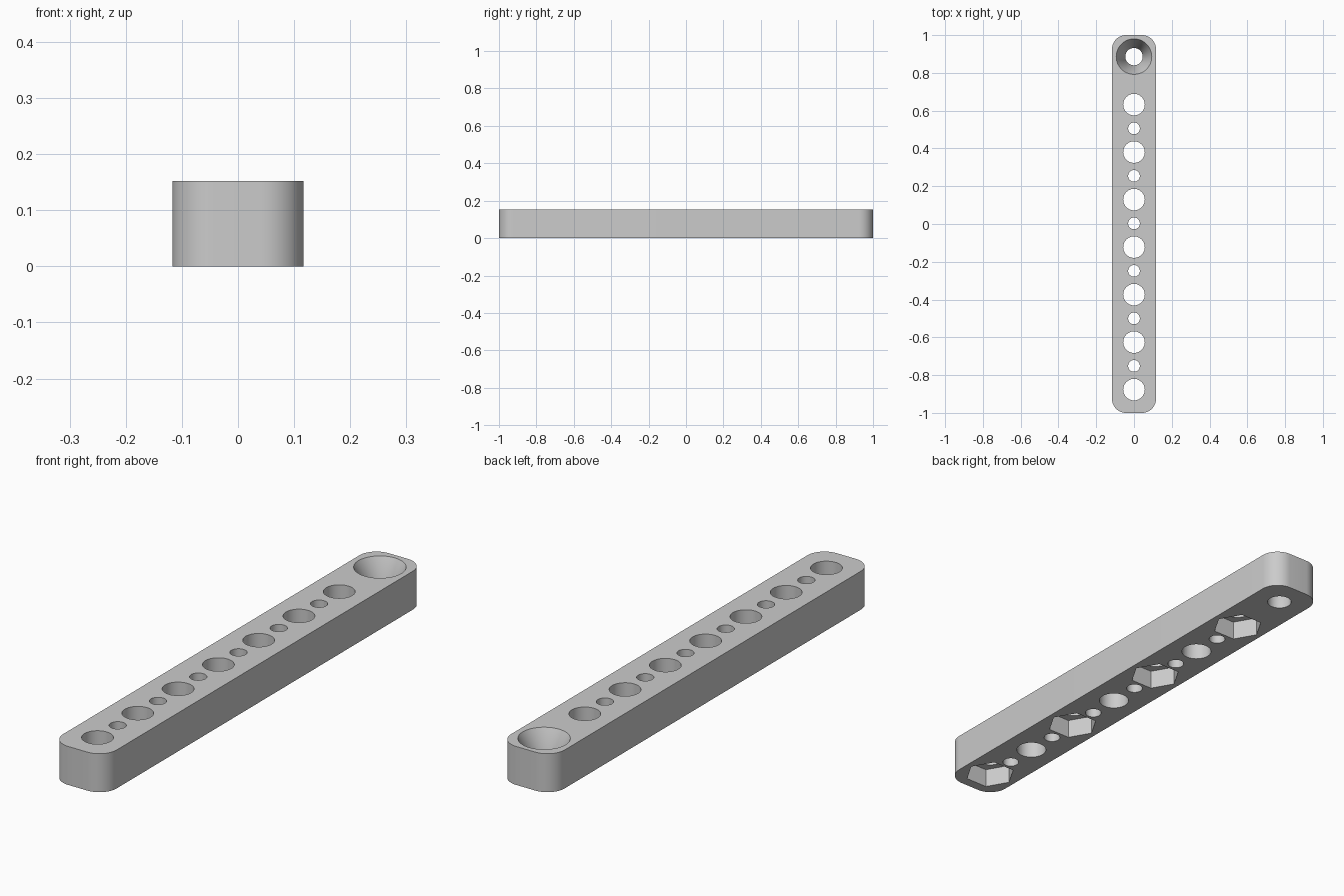
import bpy, bmesh, math

if "Cube" in bpy.data.objects:
    bpy.data.objects.remove(bpy.data.objects["Cube"], do_unlink=True)

HALF_W, HALF_L, HEIGHT = 0.117, 1.0, 0.152
PITCH, FIRST = 0.2515, -0.877

grey = bpy.data.materials.new("plain_grey")
grey.use_nodes = True
grey.diffuse_color = (0.6, 0.6, 0.6, 1)
grey.node_tree.nodes["Principled BSDF"].inputs["Base Color"].default_value = (0.6, 0.6, 0.6, 1)


def make_object(name, bm):
    bmesh.ops.recalc_face_normals(bm, faces=bm.faces)
    mesh = bpy.data.meshes.new(name)
    bm.to_mesh(mesh)
    bm.free()
    mesh.materials.append(grey)
    obj = bpy.data.objects.new(name, mesh)
    bpy.context.collection.objects.link(obj)
    return obj


def add_turned(bm, y, profile, sides):
    """Closed turned solid around a vertical axis; profile is (radius, z)."""
    rings = []
    for r, z in profile:
        angles = [2 * math.pi * i / sides for i in range(sides)]
        rings.append([bm.verts.new((r * math.cos(a), y + r * math.sin(a), z)) for a in angles])
    for low, high in zip(rings, rings[1:]):
        for i in range(sides):
            j = (i + 1) % sides
            bm.faces.new((low[i], low[j], high[j], high[i]))
    bm.faces.new(rings[0][::-1])
    bm.faces.new(rings[-1])


# Bar with rounded vertical corners
bm = bmesh.new()
bmesh.ops.create_cube(bm, size=1)
for v in bm.verts:
    v.co = (v.co.x * 2 * HALF_W, v.co.y * 2 * HALF_L, (v.co.z + 0.5) * HEIGHT)
upright = [e for e in bm.edges if abs(e.verts[0].co.z - e.verts[1].co.z) > 0.1]
bmesh.ops.bevel(bm, geom=upright, offset=0.075, segments=12, profile=0.5, affect='EDGES')
bar = make_object("drilled_bar", bm)

# Round holes: large and small alternate, countersunk hole at the back
bm = bmesh.new()
below, above = -0.05, HEIGHT + 0.05
for k in range(7):
    add_turned(bm, FIRST + k * PITCH, [(0.057, below), (0.057, above)], 48)
for k in range(6):
    add_turned(bm, FIRST + (k + 0.5) * PITCH, [(0.031, below), (0.031, above)], 40)
add_turned(bm, 0.886, [(0.046, below), (0.046, 0.055), (0.094, HEIGHT), (0.094, above)], 64)
holes = make_object("hole_cutter", bm)

# Hexagonal nut pockets under every other large hole
bm = bmesh.new()
for k in range(0, 7, 2):
    add_turned(bm, FIRST + k * PITCH, [(0.096, below), (0.096, HEIGHT / 2)], 6)
pockets = make_object("nut_pocket_cutter", bm)

# Cut the bar and keep the finished mesh
for cutter in (holes, pockets):
    cutter.hide_render = True
    mod = bar.modifiers.new(cutter.name, 'BOOLEAN')
    mod.operation = 'DIFFERENCE'
    mod.solver = 'EXACT'
    mod.object = cutter
bpy.context.view_layer.update()
finished = bpy.data.meshes.new_from_object(bar.evaluated_get(bpy.context.evaluated_depsgraph_get()))
bar.modifiers.clear()
bar.data = finished
for cutter in (holes, pockets):
    bpy.data.objects.remove(cutter, do_unlink=True)

# Smooth round walls, sharp rims
for obj in bpy.context.selected_objects:
    obj.select_set(False)
bar.select_set(True)
bpy.context.view_layer.objects.active = bar
bpy.ops.object.shade_smooth_by_angle(angle=math.radians(30))
